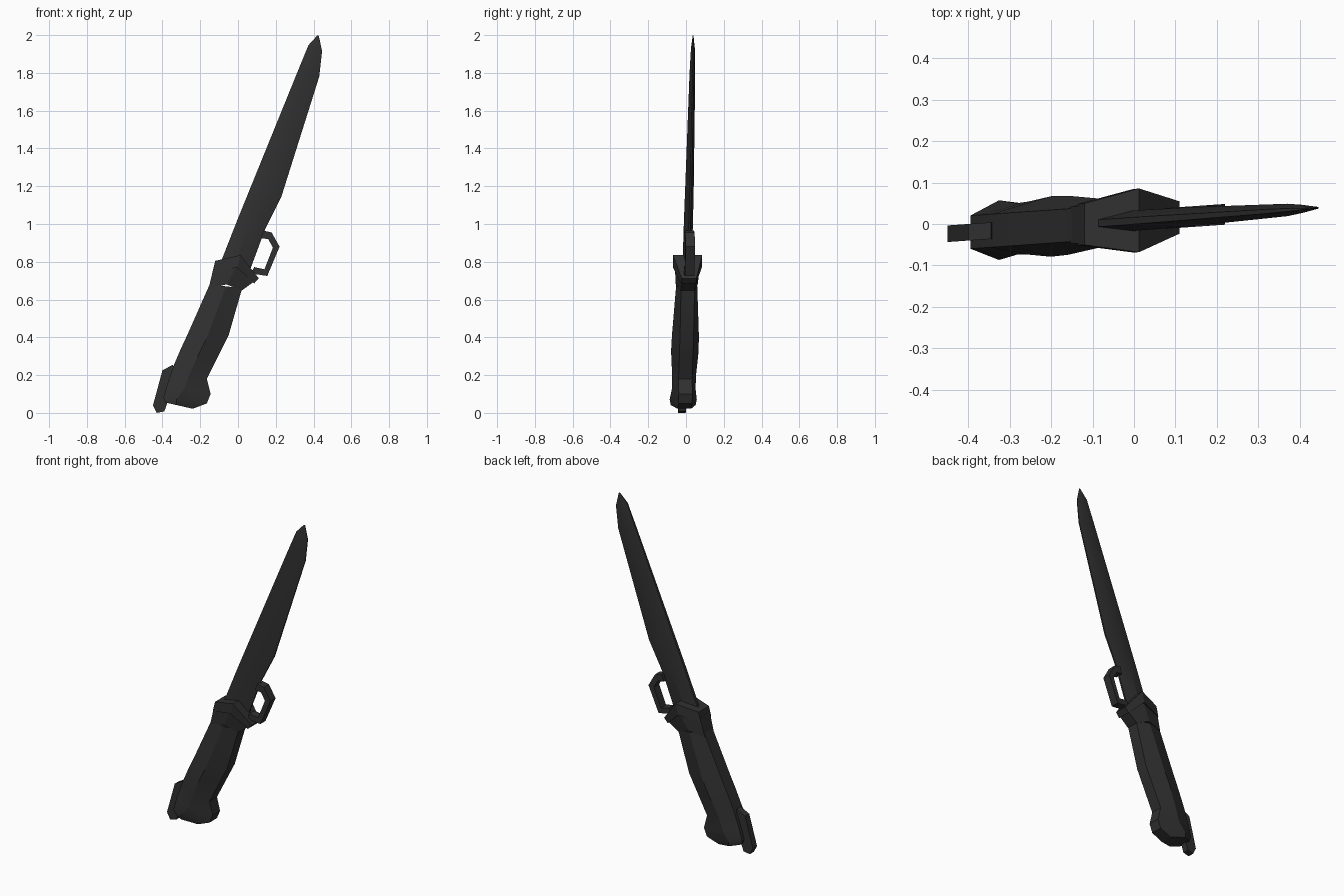
import bpy, bmesh, math

if "Cube" in bpy.data.objects:
    bpy.data.objects.remove(bpy.data.objects["Cube"])

dark = bpy.data.materials.new("dark_grey")
dark.diffuse_color = (0.03, 0.03, 0.03, 1)
dark.use_nodes = True
dark.node_tree.nodes["Principled BSDF"].inputs["Base Color"].default_value = dark.diffuse_color


def place(x, y, z):
    # the whole knife is turned slightly about the vertical
    return (x, y + 0.07 * x + 0.008, z)


def finish(name, bm, smooth=False):
    bmesh.ops.recalc_face_normals(bm, faces=bm.faces)
    me = bpy.data.meshes.new(name)
    bm.to_mesh(me)
    bm.free()
    me.materials.append(dark)
    ob = bpy.data.objects.new(name, me)
    bpy.context.collection.objects.link(ob)
    if smooth:
        bpy.ops.object.select_all(action='DESELECT')
        ob.select_set(True)
        bpy.context.view_layer.objects.active = ob
        bpy.ops.object.shade_smooth_by_angle(angle=math.radians(25))
    return ob


def loft(name, stations, smooth=False):
    """Each station: (x, z, half width) at the spine, the ridge and the front edge."""
    bm = bmesh.new()
    rings = []
    for s, m, e in stations:
        ring = [bm.verts.new(place(x, w, z)) for x, z, w in (s, m, e)]
        ring += [bm.verts.new(place(x, -w, z)) for x, z, w in (e, m, s)]
        rings.append(ring)
    for a, b in zip(rings, rings[1:]):
        for i in range(6):
            j = (i + 1) % 6
            bm.faces.new((a[i], a[j], b[j], b[i]))
    for r in (rings[0], rings[-1]):
        bm.faces.new((r[0], r[1], r[4], r[5]))
        bm.faces.new((r[1], r[2], r[3], r[4]))
    return finish(name, bm, smooth)


def plate(name, points, half):
    """Flat profile in the front view, thickened both ways."""
    bm = bmesh.new()
    a, b = [[bm.verts.new(place(x, y, z)) for x, z in points] for y in (-half, half)]
    bm.faces.new(a)
    bm.faces.new(b)
    n = len(points)
    for i in range(n):
        j = (i + 1) % n
        bm.faces.new((a[i], a[j], b[j], b[i]))
    return finish(name, bm)


def between(l, r, t):
    return (l[0] + (r[0] - l[0]) * t, l[1] + (r[1] - l[1]) * t)


# blade: spine point, edge point, half thickness at the ridge
blade = []
for l, r, w in [((-0.11, 0.75), (0.05, 0.72), 0.025),
                ((0.00, 1.03), (0.145, 0.976), 0.024),
                ((0.061, 1.18), (0.23, 1.146), 0.023),
                ((0.321, 1.82), (0.43, 1.78), 0.015),
                ((0.373, 1.947), (0.445, 1.915), 0.010),
                ((0.420, 1.998), (0.428, 1.996), 0.002)]:
    m = between(l, r, 0.45)
    blade.append(((*l, w * 0.35), (*m, w), (*r, w * 0.2)))
loft("blade", blade, True)

# handle with flared pommel
handle = []
for l, r, w, t in [((-0.385, 0.055), (-0.24, 0.022), 0.066, 0.4),
                   ((-0.395, 0.08), (-0.165, 0.05), 0.072, 0.3),
                   ((-0.375, 0.15), (-0.145, 0.10), 0.062, 0.4),
                   ((-0.345, 0.24), (-0.165, 0.18), 0.064, 0.5),
                   ((-0.30, 0.345), (-0.10, 0.31), 0.073, 0.5),
                   ((-0.265, 0.42), (-0.05, 0.41), 0.071, 0.5),
                   ((-0.150, 0.68), (0.022, 0.66), 0.056, 0.5)]:
    handle.append(((*l, 0.04), (*between(l, r, t), w), (*r, 0.036)))
loft("handle", handle, True)

# guard collar and its raised rim
loft("guard_collar", [
    ((-0.155, 0.66, 0.044), (-0.06, 0.68, 0.058), (0.02, 0.648, 0.038)),
    ((-0.128, 0.775, 0.046), (0.00, 0.79, 0.068), (0.085, 0.695, 0.036))])
loft("guard_rim", [
    ((-0.135, 0.745, 0.050), (-0.005, 0.77, 0.076), (0.085, 0.685, 0.040)),
    ((-0.120, 0.805, 0.050), (0.012, 0.835, 0.077), (0.110, 0.712, 0.039))])

# finger ring in front of the blade
plate("finger_ring", [(0.135, 0.965), (0.178, 0.955), (0.22, 0.88), (0.155, 0.725),
                      (0.07, 0.738), (0.085, 0.772), (0.14, 0.76), (0.185, 0.875),
                      (0.16, 0.92), (0.12, 0.925)], 0.025)

# clip at the back of the pommel
plate("pommel_clip", [(-0.45, 0.04), (-0.43, 0.0), (-0.39, 0.008), (-0.375, 0.05),
                      (-0.335, 0.22), (-0.345, 0.255), (-0.40, 0.225)], 0.02)
